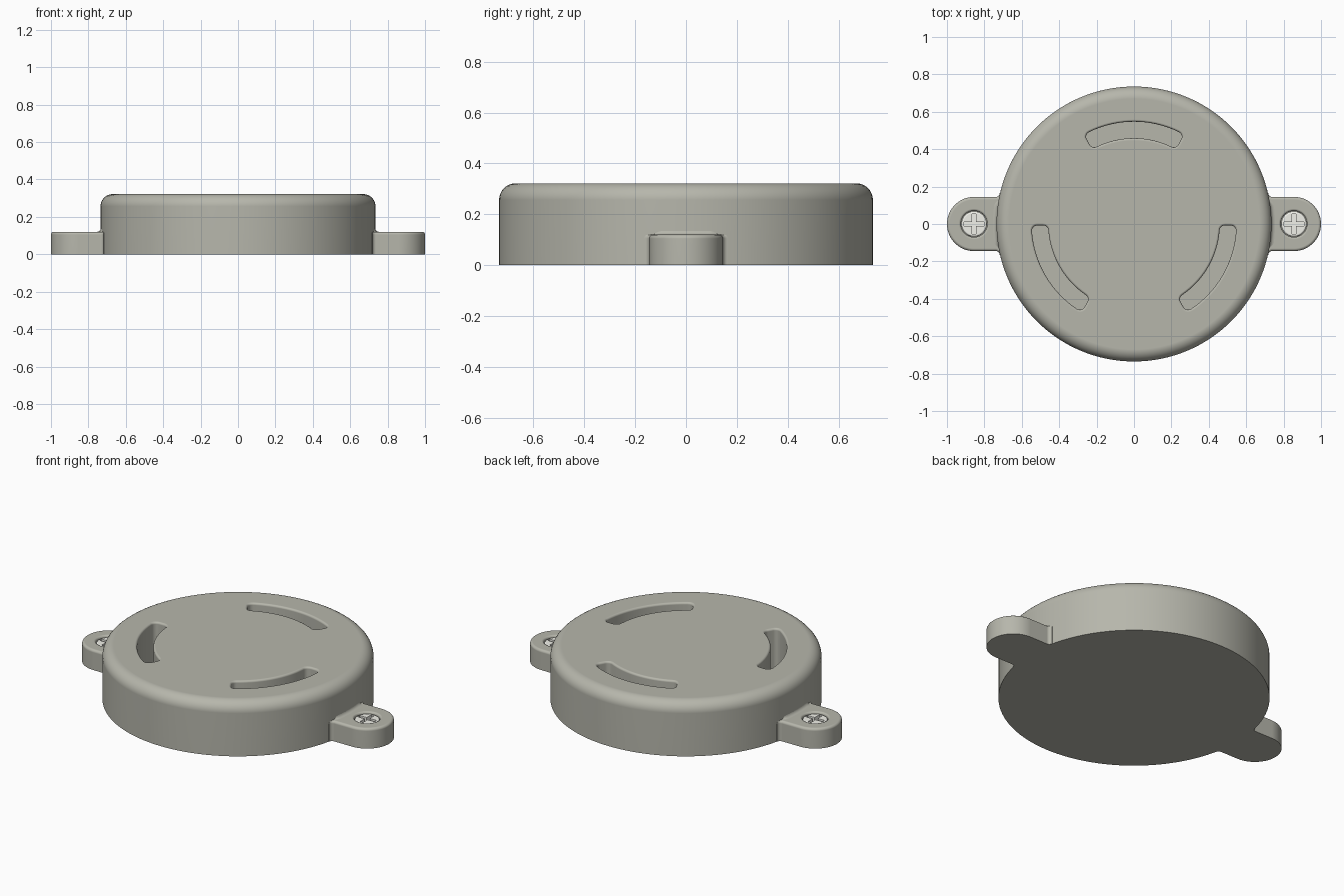
import bpy, bmesh
from math import sin, cos, pi, radians

if "Cube" in bpy.data.objects:
    bpy.data.objects.remove(bpy.data.objects["Cube"])

H, R, EAR_H, EAR_X, EAR_R = 0.322, 0.735, 0.12, 0.855, 0.145


def material(name, color):
    m = bpy.data.materials.new(name)
    m.diffuse_color = (*color, 1)
    m.use_nodes = True
    m.node_tree.nodes["Principled BSDF"].inputs["Base Color"].default_value = m.diffuse_color
    return m


plastic = material("grey_plastic", (0.47, 0.47, 0.41))
metal = material("screw_metal", (0.88, 0.88, 0.82))


def loft(name, rings):
    """Closed solid skinned through equal-length rings of points, capped at both ends."""
    bm = bmesh.new()
    vs = [[bm.verts.new(p) for p in ring] for ring in rings]
    n = len(vs[0])
    for a, b in zip(vs, vs[1:]):
        for i in range(n):
            bm.faces.new((a[i], a[(i + 1) % n], b[(i + 1) % n], b[i]))
    bm.faces.new(vs[0])
    bm.faces.new(vs[-1])
    bmesh.ops.recalc_face_normals(bm, faces=bm.faces)
    me = bpy.data.meshes.new(name)
    bm.to_mesh(me)
    bm.free()
    ob = bpy.data.objects.new(name, me)
    bpy.context.collection.objects.link(ob)
    return ob


def activate(ob):
    bpy.ops.object.select_all(action='DESELECT')
    ob.select_set(True)
    bpy.context.view_layer.objects.active = ob


def cut(ob, cutter):
    activate(ob)
    m = ob.modifiers.new("cut", 'BOOLEAN')
    m.operation, m.solver, m.object = 'DIFFERENCE', 'EXACT', cutter
    bpy.ops.object.modifier_apply(modifier=m.name)
    bpy.data.objects.remove(cutter)


def finish(ob, mat):
    """Smooth shading with flat faces kept clean, plus colour."""
    activate(ob)
    bpy.ops.object.shade_smooth_by_angle(angle=radians(32))
    m = ob.modifiers.new("clean_normals", 'WEIGHTED_NORMAL')
    m.keep_sharp, m.weight = True, 100
    ob.data.materials.clear()
    ob.data.materials.append(mat)


def circle(r, z, x=0, n=48):
    return [(x + r * cos(2 * pi * i / n), r * sin(2 * pi * i / n), z) for i in range(n)]


def round_over(r, z_top, steps=6):
    """(inset, z) pairs for a rounded top edge."""
    return [(r * (1 - cos(t)), z_top - r + r * sin(t))
            for t in (pi / 2 * i / steps for i in range(steps + 1))]


def slot_ring(mid, d, z):
    """Rounded rectangle bent around the centre, grown by d."""
    a, b, c = 0.256 + d, 0.044 + d, 0.028 + d
    pts = []
    for k, (sx, sy) in enumerate(((1, 1), (-1, 1), (-1, -1), (1, -1))):
        for i in range(6):
            t = pi / 2 * (k + i / 5)
            pts.append((sx * (a - c) + c * cos(t), sy * (b - c) + c * sin(t)))
        if k % 2 == 0:
            pts += [(sx * (a - c) * (1 - i / 8), sy * b) for i in range(1, 16)]
    return [((0.503 + v) * cos(mid - u / 0.503), (0.503 + v) * sin(mid - u / 0.503), z)
            for u, v in pts]


def ear_ring(side, d, z):
    """Half-round lug with small flares where it meets the body."""
    r, f = EAR_R - d, 0.02
    arc = [(EAR_X + r * cos(t), r * sin(t))
           for t in (-pi / 2 + pi * i / 32 for i in range(33))]
    flare = [(0.738 - f * sin(t), r + f * (1 - cos(t)))
             for t in (pi / 2 * i / 5 for i in range(6))]
    pts = arc + flare + [(0.69, r + f), (0.69, -r - f)] + [(x, -y) for x, y in reversed(flare)]
    return [(side * x, y, z) for x, y in pts]


# Round housing with softened top edge
body = loft("housing", [circle(R, 0, n=128)] +
            [circle(R - d, z, n=128) for d, z in round_over(0.065, H, 8)])

# Three curved vents with eased rims
for deg in (90, 210, 330):
    mid = radians(deg)
    rings = [slot_ring(mid, 0, 0.06)]
    rings += [slot_ring(mid, d, z) for d, z in round_over(0.012, H, 4)]
    rings.append(slot_ring(mid, 0.012, H + 0.05))
    cut(body, loft("vent_cutter", rings))
finish(body, plastic)

for side, label in ((-1, "left"), (1, "right")):
    x = side * EAR_X
    # Mounting ear with a screw recess
    ear = loft(label + "_ear", [ear_ring(side, 0, 0)] +
               [ear_ring(side, d, z) for d, z in round_over(0.015, EAR_H, 4)])
    hole = [circle(0.07, 0.07, x)]
    hole += [circle(0.07 + d, z, x) for d, z in round_over(0.012, EAR_H, 4)]
    cut(ear, loft("recess_cutter", hole + [circle(0.082, 0.2, x)]))
    finish(ear, plastic)

    # Fillet between ear top and housing wall, fading out at its ends
    rings = []
    for i in range(25):
        s = i / 12 - 1
        a, f = radians(10.2 * s), 0.001 + 0.019 * min(1, 5 * (1 - abs(s)))
        prof = [(R - 0.02, EAR_H - 0.01), (R - 0.02, EAR_H + f)]
        prof += [(R - 0.001 + f * (1 - cos(t)), EAR_H + f * (1 - sin(t)))
                 for t in (pi / 2 * j / 5 for j in range(6))]
        prof.append((R - 0.001 + f, EAR_H - 0.01))
        rings.append([(side * r * cos(a), r * sin(a), z) for r, z in prof])
    finish(loft(label + "_fillet", rings), plastic)

    # Cross-head screw
    screw = loft(label + "_screw", [circle(0.068, 0.06, x)] +
                 [circle(0.068 - d, z, x) for d, z in round_over(0.01, 0.112, 4)])
    w, l = 0.01, 0.054
    plus = [(l, -w), (l, w), (w, w), (w, l), (-w, l), (-w, w),
            (-l, w), (-l, -w), (-w, -w), (-w, -l), (w, -l), (w, -w)]
    cut(screw, loft("cross_cutter", [[(x + a, b, z) for a, b in plus] for z in (0.085, 0.2)]))
    finish(screw, metal)
